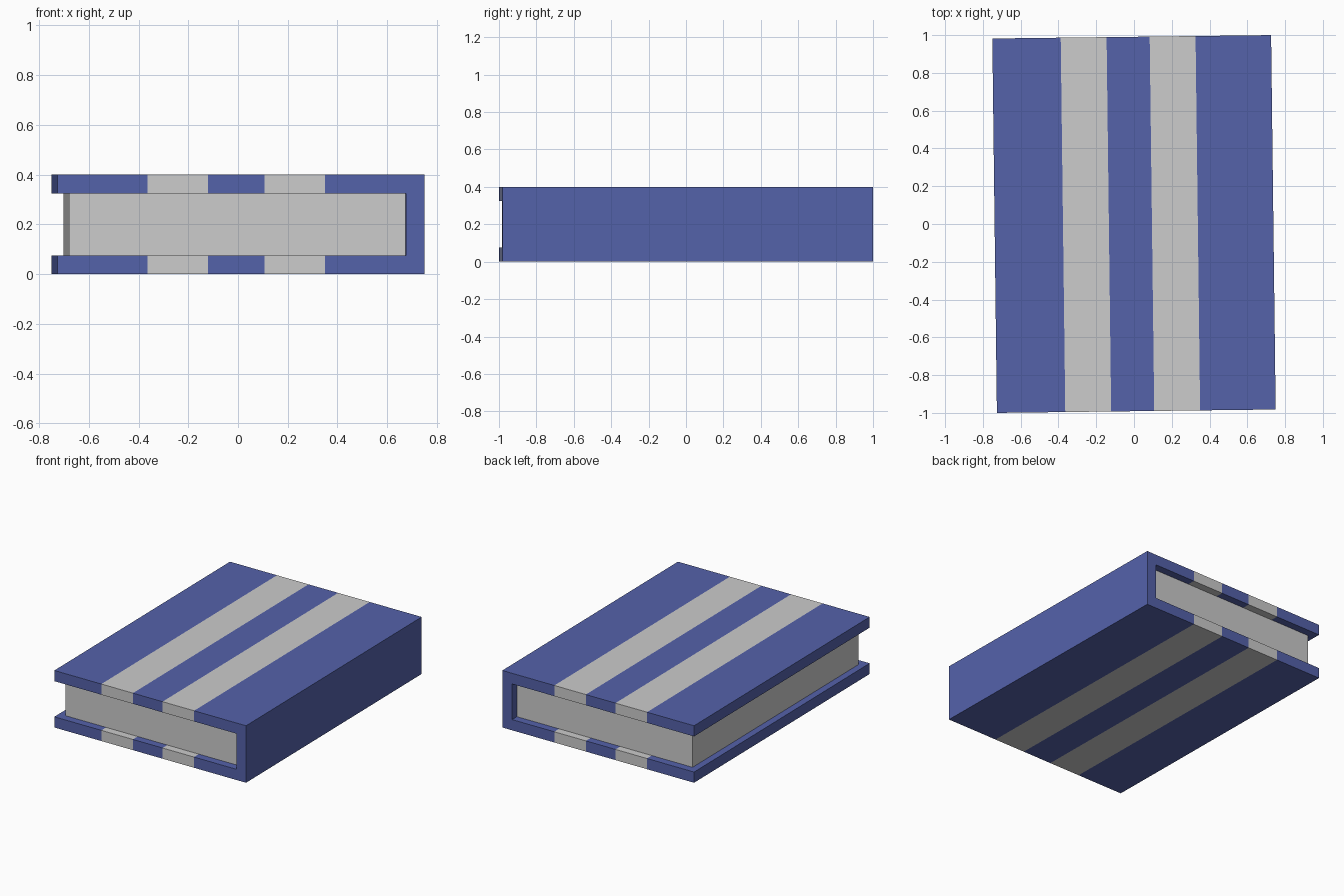
import bpy, bmesh
from mathutils import Matrix

if "Cube" in bpy.data.objects:
    bpy.data.objects.remove(bpy.data.objects["Cube"])

TILT = 0.0122                 # slight turn of the book about z
W, D, H, T = 0.738, 0.991, 0.40, 0.075   # half width, half depth, height, cover thickness
STRIPES = [(-0.376, -0.133), (0.095, 0.338)]


def material(name, rgb):
    m = bpy.data.materials.new(name)
    m.diffuse_color = (*rgb, 1)
    m.use_nodes = True
    m.node_tree.nodes["Principled BSDF"].inputs["Base Color"].default_value = m.diffuse_color
    return m


blue = material("cover blue", (0.089, 0.122, 0.402))
grey = material("pale grey", (0.604, 0.604, 0.604))


def finish(name, bm, mats):
    bmesh.ops.recalc_face_normals(bm, faces=bm.faces)
    bm.transform(Matrix.Rotation(TILT, 4, 'Z'))
    me = bpy.data.meshes.new(name)
    bm.to_mesh(me)
    bm.free()
    for m in mats:
        me.materials.append(m)
    ob = bpy.data.objects.new(name, me)
    bpy.context.collection.objects.link(ob)
    return ob


# Cover: C-shaped profile extruded along y, spine on +x
bm = bmesh.new()
profile = [(-W, 0), (W, 0), (W, H), (-W, H),
           (-W, H - T), (W - T, H - T), (W - T, T), (-W, T)]
face = bm.faces.new([bm.verts.new((x, -D, z)) for x, z in profile])
ext = bmesh.ops.extrude_face_region(bm, geom=[face])
bmesh.ops.translate(bm, vec=(0, 2 * D, 0),
                    verts=[v for v in ext["geom"] if isinstance(v, bmesh.types.BMVert)])
# Cut the stripe borders (and the spine line) through the cover
for x in [e for s in STRIPES for e in s] + [W - T]:
    bmesh.ops.bisect_plane(bm, geom=bm.verts[:] + bm.edges[:] + bm.faces[:],
                           plane_co=(x, 0, 0), plane_no=(1, 0, 0))
# Grey wherever a face lies inside a stripe
for f in bm.faces:
    x = f.calc_center_median().x
    f.material_index = int(any(a < x < b for a, b in STRIPES))
finish("book_cover", bm, [blue, grey])

# Page block, recessed from the open edges
bm = bmesh.new()
x0, x1, d = -0.69, W - T, 0.937
bmesh.ops.create_cube(bm, size=1)
bm.transform(Matrix.Translation(((x0 + x1) / 2, 0, H / 2))
             @ Matrix.Diagonal((x1 - x0, 2 * d, H - 2 * T, 1)))
finish("page_block", bm, [grey])
